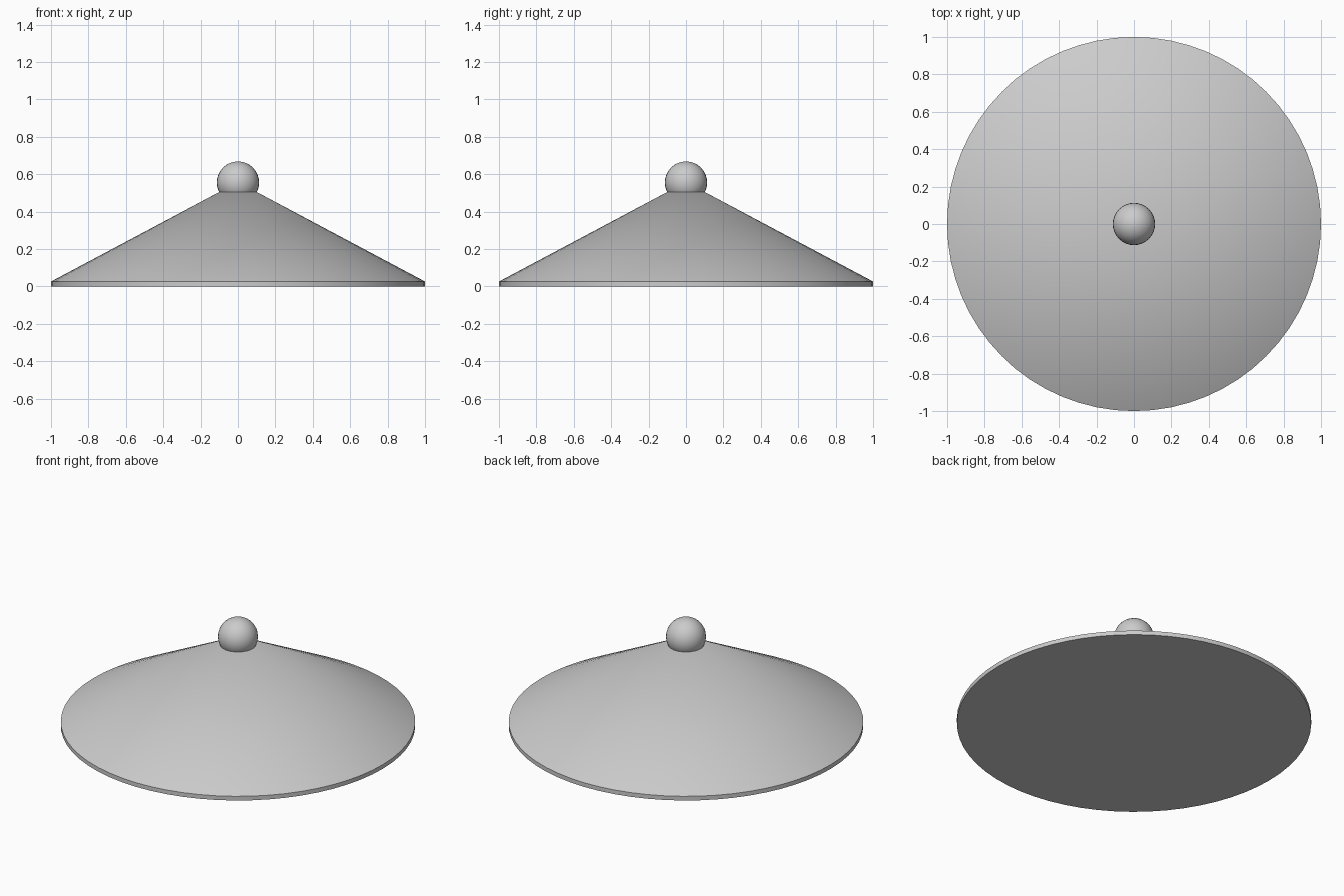
import bpy
import bmesh
import math

cube = bpy.data.objects.get("Cube")
if cube:
    bpy.data.objects.remove(cube, do_unlink=True)

RADIUS, RIM, APEX, KNOB = 1.0, 0.026, 0.558, 0.113
SEGMENTS = 64

# Single grey finish
grey = bpy.data.materials.new("light grey")
grey.use_nodes = True
colour = (0.6, 0.6, 0.6, 1)
grey.diffuse_color = colour
grey.node_tree.nodes["Principled BSDF"].inputs["Base Color"].default_value = colour


def finish(obj, name):
    obj.name = obj.data.name = name
    obj.data.materials.append(grey)
    bpy.ops.object.select_all(action="DESELECT")
    obj.select_set(True)
    bpy.context.view_layer.objects.active = obj
    bpy.ops.object.shade_smooth_by_angle(angle=math.radians(25))


# Conical cover: thin disc whose upper face is raised to a point
bm = bmesh.new()
base = bmesh.ops.create_circle(bm, cap_ends=True, segments=SEGMENTS, radius=RADIUS)
rim = bmesh.ops.extrude_face_region(bm, geom=bm.faces[:], use_keep_orig=True)["geom"]
bmesh.ops.translate(bm, vec=(0, 0, RIM),
                    verts=[g for g in rim if isinstance(g, bmesh.types.BMVert)])
top = [g for g in rim if isinstance(g, bmesh.types.BMFace)]
apex = bmesh.ops.poke(bm, faces=top)["verts"][0]
apex.co.z = APEX
bmesh.ops.recalc_face_normals(bm, faces=bm.faces[:])
mesh = bpy.data.meshes.new("cone_cover")
bm.to_mesh(mesh)
bm.free()
cover = bpy.data.objects.new("cone_cover", mesh)
bpy.context.collection.objects.link(cover)
finish(cover, "cone_cover")

# Round knob sitting on the point
bpy.ops.mesh.primitive_uv_sphere_add(segments=32, ring_count=16, radius=KNOB,
                                     location=(0, 0, APEX - 0.003))
finish(bpy.context.object, "top_knob")
